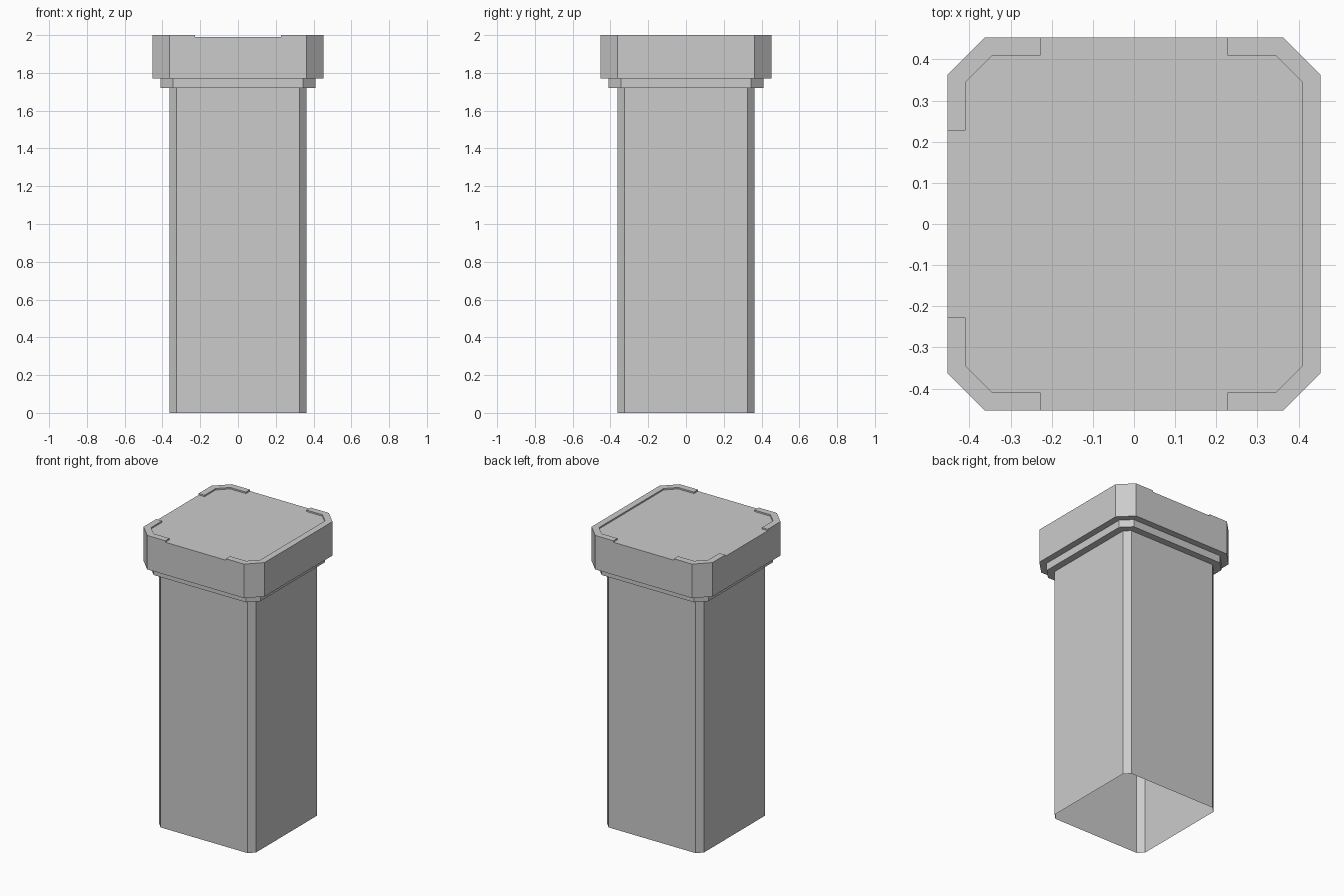
import bpy, bmesh, math
from mathutils import Matrix

if "Cube" in bpy.data.objects:
    bpy.data.objects.remove(bpy.data.objects["Cube"])

NOTCH = 0.227   # half width of the gaps in the top rim


def ring(bm, half, flat, z):
    """Chamfered square, 4 points per side, starting with the +x side."""
    verts = []
    for side in range(4):
        turn = Matrix.Rotation(side * math.pi / 2, 3, 'Z')
        for t in (-flat, -NOTCH, NOTCH, flat):
            verts.append(bm.verts.new(turn @ type(turn.row[0])((half, t, z))))
    return verts


def bridge(bm, a, b):
    n = len(a)
    return [bm.faces.new((a[i], a[(i + 1) % n], b[(i + 1) % n], b[i])) for i in range(n)]


def finish(bm, name):
    # merge coplanar faces so only true edges remain
    bmesh.ops.dissolve_limit(bm, angle_limit=math.radians(1),
                             verts=bm.verts[:], edges=bm.edges[:])
    bm.normal_update()
    mesh = bpy.data.meshes.new(name)
    bm.to_mesh(mesh)
    bm.free()
    obj = bpy.data.objects.new(name, mesh)
    bpy.context.collection.objects.link(obj)


def shell(name, profile, rim=None):
    """Stack rings of (half width, flat half length, z); optional raised rim on top."""
    bm = bmesh.new()
    rings = [ring(bm, *p) for p in profile]
    strips = [bridge(bm, a, b) for a, b in zip(rings, rings[1:])]
    if rim:
        # floor inside the rim, then raise every rim segment except three gaps
        bm.faces.new(rings[-1])
        raised = [f for i, f in enumerate(strips[-1]) if i not in (5, 9, 13)]
        out = bmesh.ops.extrude_face_region(bm, geom=raised)
        top = [v for v in out["geom"] if isinstance(v, bmesh.types.BMVert)]
        bmesh.ops.translate(bm, verts=top, vec=(0, 0, rim))
        bmesh.ops.delete(bm, geom=[f for f in raised if f.is_valid], context='FACES_ONLY')
    finish(bm, name)


# Hollow shaft, open at the bottom
shell("shaft", [(0.362, 0.325, 0), (0.362, 0.325, 1.72)])

# Thin collar stepping out from the shaft
shell("collar", [(0.362, 0.325, 1.72), (0.409, 0.345, 1.72), (0.409, 0.345, 1.77)])

# Wide cap with a shallow recess and a rim broken on the front, back and left
shell("cap", [(0.409, 0.345, 1.77), (0.453, 0.363, 1.77),
              (0.453, 0.363, 1.99), (0.409, 0.345, 1.99)], rim=0.01)
